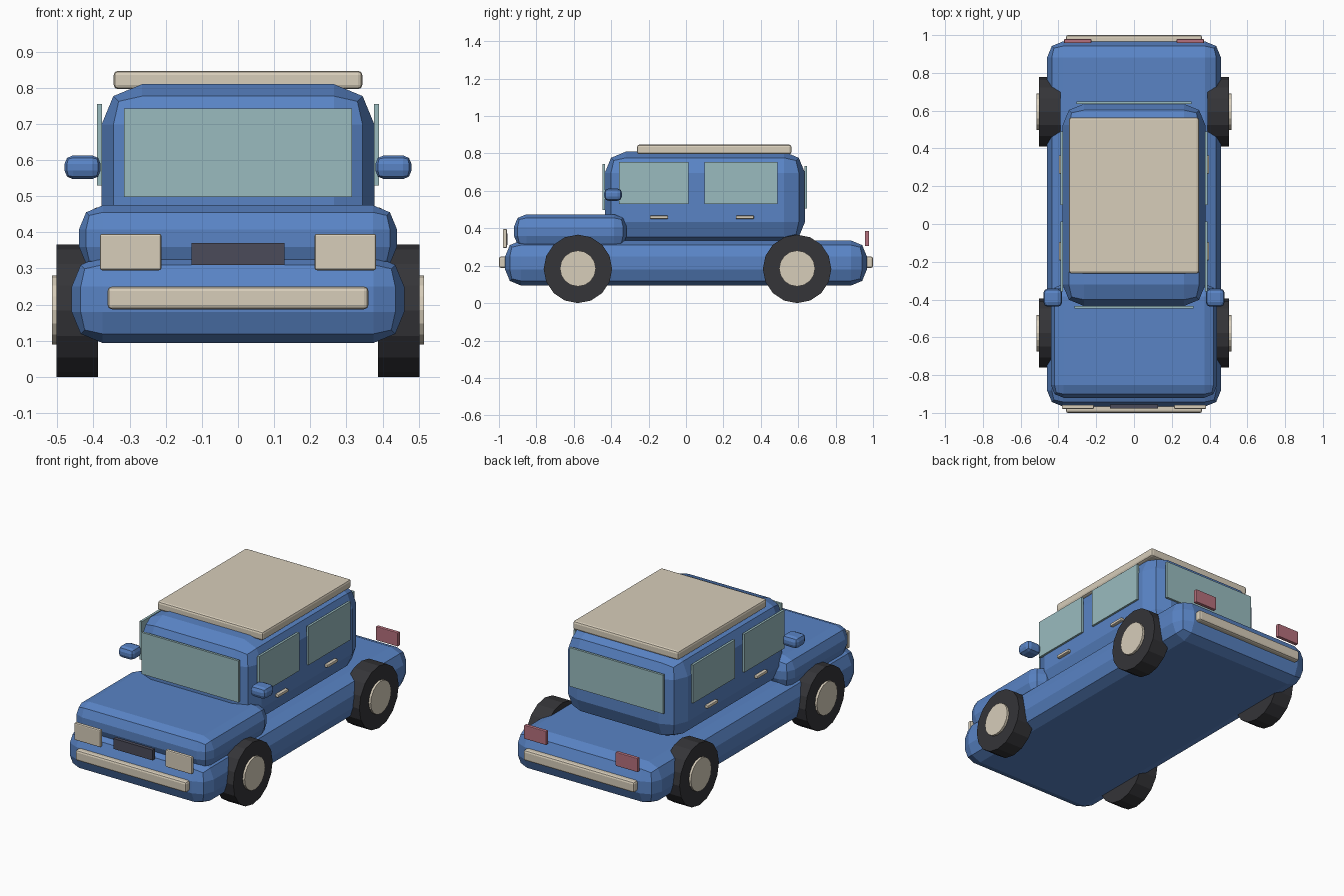
import bpy, bmesh, math
from mathutils import Matrix, Vector

if "Cube" in bpy.data.objects:
    bpy.data.objects.remove(bpy.data.objects["Cube"])


def material(name, r, g, b):
    m = bpy.data.materials.new(name)
    m.diffuse_color = (r, g, b, 1)
    m.use_nodes = True
    m.node_tree.nodes["Principled BSDF"].inputs["Base Color"].default_value = m.diffuse_color
    return m


blue = material("blue_paint", 0.10, 0.23, 0.56)
cream = material("cream_trim", 0.68, 0.61, 0.49)
glass = material("glass", 0.32, 0.50, 0.52)
red = material("red_lens", 0.46, 0.16, 0.20)
rubber = material("rubber", 0.035, 0.035, 0.04)
dark = material("dark_grille", 0.07, 0.07, 0.10)


def finish(name, bm, mat):
    mesh = bpy.data.meshes.new(name)
    bm.to_mesh(mesh)
    bm.free()
    mesh.materials.append(mat)
    ob = bpy.data.objects.new(name, mesh)
    bpy.context.collection.objects.link(ob)
    return ob


def box(name, x, y, z, mat, bevel=0.0):
    """Box from (min, max) pairs with an optional two-step rounded edge."""
    lo, hi = Vector((x[0], y[0], z[0])), Vector((x[1], y[1], z[1]))
    bm = bmesh.new()
    bmesh.ops.create_cube(bm, size=1, matrix=Matrix.Translation((lo + hi) / 2)
                          @ Matrix.Diagonal((*(hi - lo), 1)))
    ob = finish(name, bm, mat)
    if bevel:
        mod = ob.modifiers.new("rounding", 'BEVEL')
        mod.width, mod.segments = bevel, 2
    return ob


def pair(name, x, y, z, mat, bevel=0.0):
    """The same box on the left and the right."""
    box(name + "_left", x, y, z, mat, bevel)
    box(name + "_right", (-x[1], -x[0]), y, z, mat, bevel)


def disc(name, x, y, z, radius, width, mat):
    """16-sided cylinder lying along x."""
    bm = bmesh.new()
    bmesh.ops.create_cone(bm, cap_ends=True, segments=16, radius1=radius,
                          radius2=radius, depth=width,
                          matrix=Matrix.Translation((x, y, z))
                          @ Matrix.Rotation(math.pi / 2, 4, 'Y'))
    finish(name, bm, mat)


# Body shell
box("lower_body", (-0.46, 0.46), (-0.967, 0.967), (0.094, 0.335), blue, 0.085)
box("hood", (-0.44, 0.44), (-0.92, -0.317), (0.293, 0.475), blue, 0.067)
box("cabin", (-0.378, 0.378), (-0.434, 0.636), (0.32, 0.81), blue, 0.113)
box("roof_panel", (-0.344, 0.344), (-0.262, 0.564), (0.796, 0.847), cream, 0.012)

# Glass
box("windshield", (-0.315, 0.315), (-0.447, -0.433), (0.498, 0.743), glass)
box("rear_window", (-0.305, 0.305), (0.634, 0.648), (0.505, 0.733), glass)
pair("front_side_window", (0.376, 0.39), (-0.358, 0.013), (0.53, 0.755), glass)
pair("rear_side_window", (0.376, 0.39), (0.10, 0.49), (0.53, 0.755), glass)

# Door handles and mirrors
pair("front_door_handle", (0.375, 0.398), (-0.193, -0.096), (0.45, 0.468), cream, 0.005)
pair("rear_door_handle", (0.375, 0.398), (0.266, 0.363), (0.45, 0.468), cream, 0.005)
pair("mirror", (0.38, 0.48), (-0.438, -0.342), (0.547, 0.613), blue, 0.024)

# Bumpers, lights and grille
for end, s in (("front", -1), ("rear", 1)):
    box(end + "_bumper", (-0.361, 0.361), sorted((s * 0.95, s * 1.0)),
        (0.187, 0.25), cream, 0.012)
pair("headlight", (0.212, 0.382), (-0.979, -0.957), (0.295, 0.396), cream, 0.006)
pair("taillight", (0.226, 0.37), (0.957, 0.979), (0.305, 0.386), red, 0.004)
box("grille", (-0.128, 0.128), (-0.977, -0.955), (0.31, 0.371), dark)

# Wheels
for end, y in (("front", -0.578), ("rear", 0.594)):
    for side, s in (("left", 1), ("right", -1)):
        disc(f"{end}_{side}_tire", s * 0.445, y, 0.183, 0.183, 0.114, rubber)
        disc(f"{end}_{side}_hub", s * 0.495, y, 0.185, 0.096, 0.04, cream)
